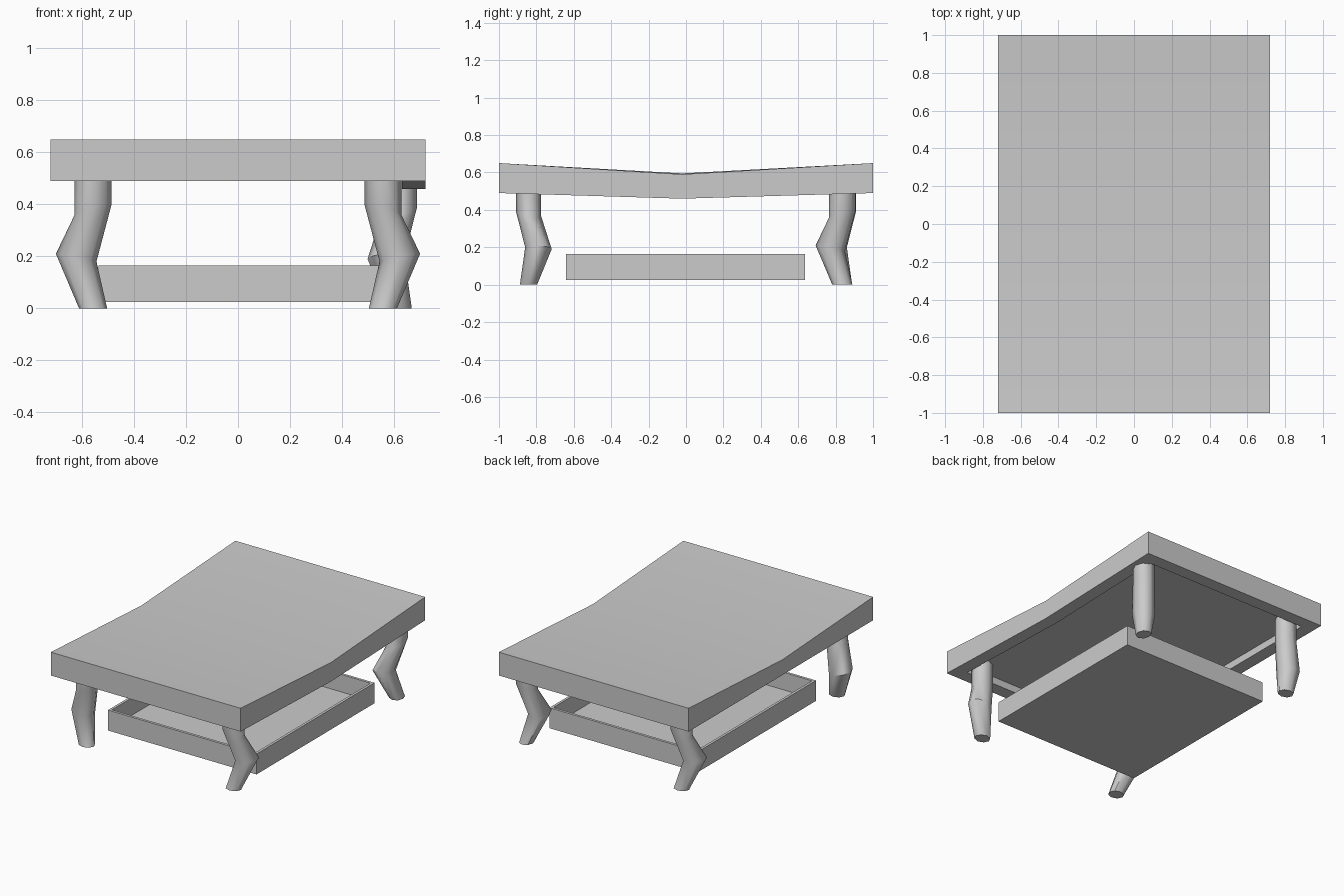
import bpy, bmesh
from math import sin, cos, tau, radians
from mathutils import Vector

if "Cube" in bpy.data.objects:
    bpy.data.objects.remove(bpy.data.objects["Cube"])


def loft(name, rings, smooth=0):
    """Closed skin through rings that have equal point counts, capped at both ends."""
    bm = bmesh.new()
    loops = [[bm.verts.new(p) for p in ring] for ring in rings]
    n = len(rings[0])
    for a, b in zip(loops, loops[1:]):
        for i in range(n):
            j = (i + 1) % n
            bm.faces.new((a[i], a[j], b[j], b[i]))
    bm.faces.new(loops[0])
    bm.faces.new(loops[-1])
    bmesh.ops.recalc_face_normals(bm, faces=bm.faces)
    mesh = bpy.data.meshes.new(name)
    bm.to_mesh(mesh)
    bm.free()
    obj = bpy.data.objects.new(name, mesh)
    bpy.context.collection.objects.link(obj)
    if smooth:
        bpy.ops.object.select_all(action='DESELECT')
        obj.select_set(True)
        bpy.context.view_layer.objects.active = obj
        bpy.ops.object.shade_smooth_by_angle(angle=radians(smooth))
    return obj


def box(name, x0, x1, y0, y1, z0, z1):
    rect = [(x0, y0), (x1, y0), (x1, y1), (x0, y1)]
    return loft(name, [[(x, y, z) for x, y in rect] for z in (z0, z1)])


# Table top: sagging slab with side rails, hollow underneath
W, RAIL, CEIL = 0.72, 0.09, 0.54


def top_section(y, top_l, top_r, low_l, low_r):
    i = W - RAIL
    pts = [(-W, low_l), (-W, top_l), (W, top_r), (W, low_r),
           (i, low_r), (i, CEIL), (-i, CEIL), (-i, low_l)]
    return [(x, y, z) for x, z in pts]


loft("table_top", [
    top_section(-1, 0.65, 0.65, 0.49, 0.49),
    top_section(-0.02, 0.595, 0.59, 0.49, 0.46),
    top_section(1, 0.65, 0.65, 0.49, 0.49)], smooth=30)

# End rails closing the hollow
for name, y0, y1 in (("front_rail", -1, -1 + RAIL), ("back_rail", 1 - RAIL, 1)):
    box(name, RAIL - W, W - RAIL, y0, y1, 0.49, CEIL + 0.02)


# Bent legs: m is the main knee direction, n the secondary one
# ring: m offset, n offset, m radius, n radius, height, tilt along m, tilt along n
LEG = [
    (0.0, 0.0, 0.071, 0.067, CEIL, 0, 0),
    (0.0, 0.0, 0.071, 0.067, 0.38, -0.02, -0.012),
    (0.065, 0.053, 0.078, 0.071, 0.195, 0.015, -0.005),
    (0.0, 0.0, 0.054, 0.046, 0.0, 0, 0),
]


def leg(name, x, y, m, n, sides=8):
    m, n = Vector((*m, 0)), Vector((*n, 0))
    rings = []
    for om, on, rm, rn, z, tm, tn in LEG:
        ring = []
        for k in range(sides):
            c, s = cos(tau * k / sides), sin(tau * k / sides)
            ring.append(Vector((x, y, z + tm * c + tn * s))
                        + m * (om + rm * c) + n * (on + rn * s))
        rings.append(ring)
    loft(name, rings, smooth=50)


leg("front_left_leg", -0.557, -0.842, (-1, 0), (0, 1))
leg("front_right_leg", 0.557, -0.842, (1, 0), (0, 1))
leg("back_left_leg", -0.557, 0.842, (-1, 0), (0, -1))
leg("back_right_leg", 0.622, 0.836, (0, -1), (-1, 0))

# Open tray between the legs
X0, X1, Y0, Y1, Z0, Z1, T = -0.537, 0.59, -0.642, 0.637, 0.025, 0.165, 0.018
box("tray_floor", X0 + T, X1 - T, Y0 + T, Y1 - T, Z0, Z0 + 0.02)
box("tray_left_wall", X0, X0 + T, Y0, Y1, Z0, Z1)
box("tray_right_wall", X1 - T, X1, Y0, Y1, Z0, Z1)
box("tray_front_wall", X0 + T, X1 - T, Y0, Y0 + T, Z0, Z1)
box("tray_back_wall", X0 + T, X1 - T, Y1 - T, Y1, Z0, Z1)
